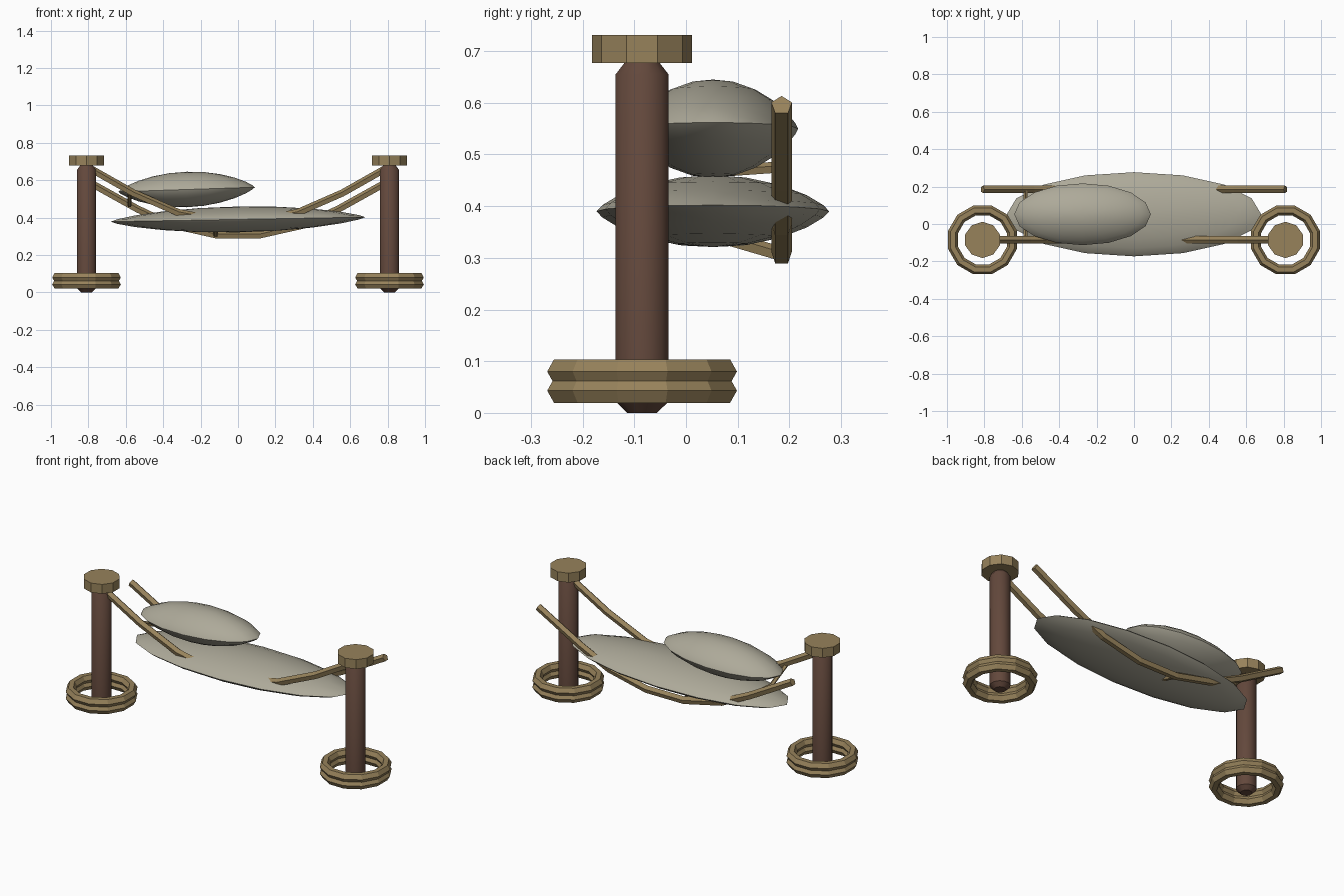
import bpy, bmesh, math
from mathutils import Vector

cube = bpy.data.objects.get("Cube")
if cube:
    bpy.data.objects.remove(cube, do_unlink=True)


def material(name, rgb):
    mat = bpy.data.materials.new(name)
    mat.use_nodes = True
    mat.diffuse_color = (*rgb, 1)
    mat.node_tree.nodes["Principled BSDF"].inputs["Base Color"].default_value = (*rgb, 1)
    return mat


CLOTH = material("grey linen", (0.42, 0.40, 0.32))
WOOD = material("dark brown wood", (0.125, 0.065, 0.045))
ROPE = material("tan rope", (0.31, 0.225, 0.105))


def finish(bm, name, mat, angle=None):
    bmesh.ops.recalc_face_normals(bm, faces=bm.faces)
    mesh = bpy.data.meshes.new(name)
    bm.to_mesh(mesh)
    bm.free()
    mesh.materials.append(mat)
    obj = bpy.data.objects.new(name, mesh)
    bpy.context.collection.objects.link(obj)
    if angle:
        bpy.ops.object.select_all(action="DESELECT")
        obj.select_set(True)
        bpy.context.view_layer.objects.active = obj
        bpy.ops.object.shade_smooth_by_angle(angle=math.radians(angle))
    return obj


def skin(bm, rings, closed=False):
    """Join rings of points with quads, capping the ends of an open run."""
    loops = [[bm.verts.new(p) for p in ring] for ring in rings]
    n = len(loops[0])
    for i in range(len(loops) if closed else len(loops) - 1):
        a, b = loops[i], loops[(i + 1) % len(loops)]
        for j in range(n):
            k = (j + 1) % n
            bm.faces.new((a[j], a[k], b[k], b[j]))
    if not closed:
        bm.faces.new(loops[0])
        bm.faces.new(loops[-1])


def lathe(name, profile, centre, sides, mat, closed=False, angle=None):
    bm = bmesh.new()
    rings = []
    for r, z in profile:
        turn = [2 * math.pi * (j + 0.5) / sides for j in range(sides)]
        rings.append([(centre[0] + r * math.cos(t), centre[1] + r * math.sin(t), z) for t in turn])
    skin(bm, rings, closed)
    return finish(bm, name, mat, angle)


def rope(name, path, side, radius=0.021, sides=5):
    """Sweep a five-sided section along a path lying across the side axis."""
    pts = [Vector(p) for p in path]
    side = Vector(side)
    bm = bmesh.new()
    rings = []
    for i, p in enumerate(pts):
        tangent = (pts[min(i + 1, len(pts) - 1)] - pts[max(i - 1, 0)]).normalized()
        up = tangent.cross(side)
        if up.z < 0:
            up = -up
        turn = [2 * math.pi * j / sides for j in range(sides)]
        rings.append([p + radius * (up * math.cos(t) + side * math.sin(t)) for t in turn])
    skin(bm, rings)
    return finish(bm, name, ROPE)


def cushion(name, centre, size, power, tilt, segments, rings):
    """A sphere thinned towards its rim into a stuffed lens."""
    bm = bmesh.new()
    bmesh.ops.create_uvsphere(bm, u_segments=segments, v_segments=rings, radius=1)
    for v in bm.verts:
        x, y, z = v.co
        rim = min(1, x * x + y * y)
        height = math.copysign((1 - rim) ** power, z) if rim < 0.999 else 0
        v.co = (centre[0] + x * size[0], centre[1] + y * size[1],
                centre[2] + height * size[2] + x * tilt)
    return finish(bm, name, CLOTH, 50)


# Posts, caps and foot rings
POST_Y = -0.085
for label, side in (("left", 1), ("right", -1)):
    at = (side * 0.81, POST_Y)
    lathe(label + "_post", [(0.03, 0), (0.053, 0.022), (0.053, 0.655), (0.033, 0.68)],
          at, 12, WOOD, angle=40)
    lathe(label + "_post_cap", [(0.097, 0.677), (0.097, 0.731)], at, 10, ROPE)
    for part, z in (("lower", 0.043), ("upper", 0.08)):
        section = [(0.163 + 0.027 * math.cos(k * math.pi / 3),
                    z + 0.027 * math.sin(k * math.pi / 3)) for k in range(6)]
        lathe(f"{label}_{part}_foot_ring", section, at, 12, ROPE, closed=True)

# Bed and pillow
cushion("hammock_bed", (0, 0.052, 0.39), (0.68, 0.225, 0.069), 0.75, 0.012, 16, 10)
cushion("pillow", (-0.275, 0.052, 0.55), (0.365, 0.165, 0.095), 0.8, 0.012, 16, 12)

# Hanging ropes, drawn as half a sag and mirrored
FRONT = [(0.79, 0.66), (0.56, 0.53), (0.32, 0.425), (0.12, 0.385)]
BACK = [(0.81, 0.595), (0.54, 0.445), (0.36, 0.36), (0.12, 0.306)]
for name, y, half in (("front_rope", POST_Y, FRONT), ("back_rope", 0.185, BACK)):
    whole = [(-x, z) for x, z in half] + half[::-1]
    rope(name, [(x, y, z) for x, z in whole], (0, 1, 0))

# Cross ties between the ropes
rope("head_cross_tie", [(-0.58, POST_Y, 0.53), (-0.58, 0.05, 0.465), (-0.58, 0.185, 0.475)],
     (1, 0, 0), 0.012)
rope("middle_cross_tie", [(-0.12, POST_Y, 0.385), (-0.12, 0.185, 0.306)], (1, 0, 0), 0.015)
